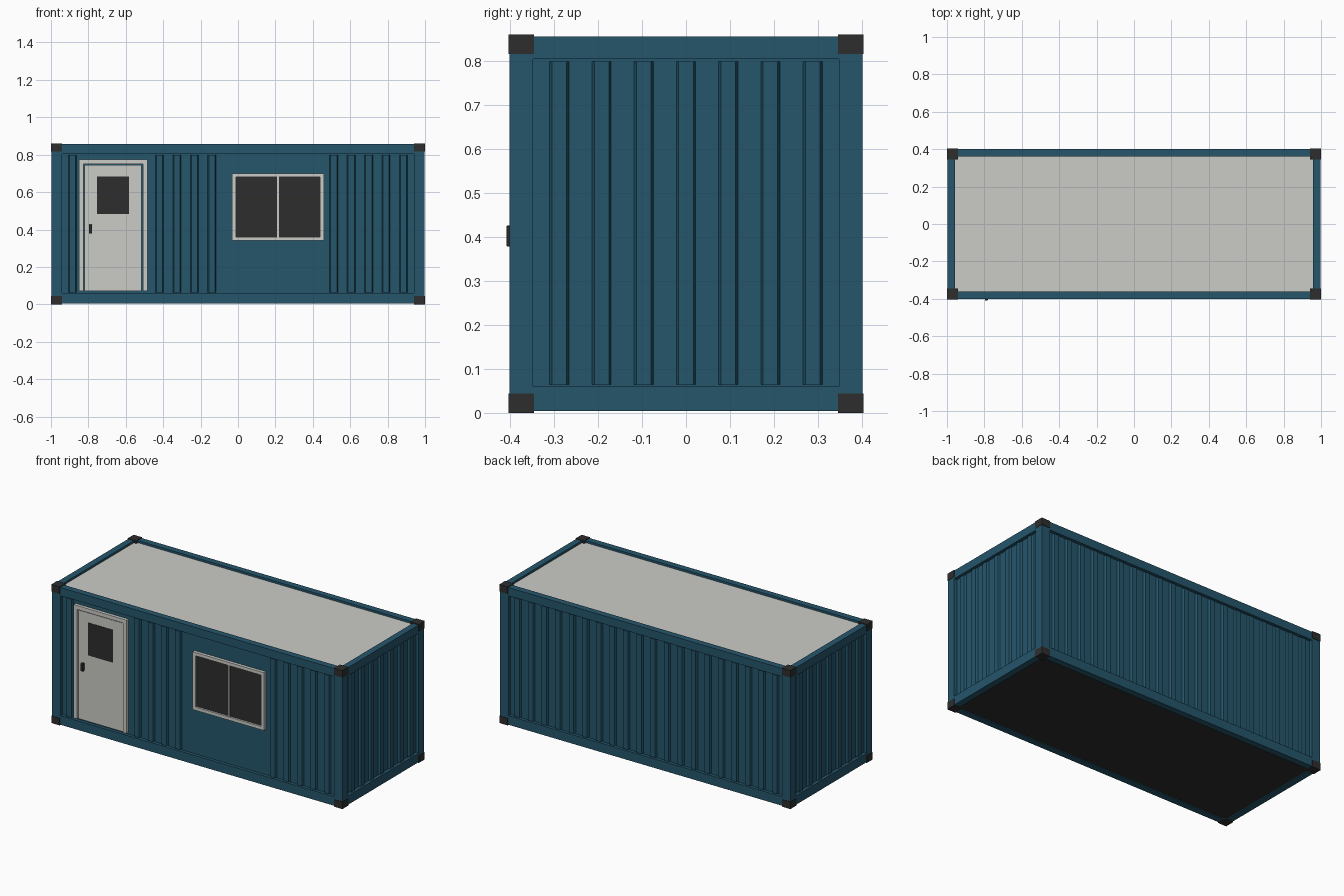
import bpy
import bmesh
from mathutils import Matrix, Vector

cube = bpy.data.objects.get("Cube")
if cube:
    bpy.data.objects.remove(cube, do_unlink=True)


def material(name, r, g, b):
    m = bpy.data.materials.new(name)
    m.use_nodes = True
    m.diffuse_color = (r, g, b, 1)
    bsdf = next(n for n in m.node_tree.nodes if n.type == 'BSDF_PRINCIPLED')
    bsdf.inputs["Base Color"].default_value = (r, g, b, 1)
    return m


BLUE = material("container blue", 0.018, 0.093, 0.148)
WHITE = material("off white", 0.6, 0.6, 0.57)
DARK = material("charcoal", 0.027, 0.027, 0.027)

# Overall half sizes of the frame and its heights
X, Y, BOTTOM, TOP = 0.998, 0.401, 0.004, 0.856
SILL, HEAD = 0.06, 0.805
POST_X, POST_Y, RAIL = 0.058, 0.053, 0.04
RECESS = 0.02


def boxes(name, mat, spans, bevel=0.0):
    """One object made of boxes, each given as its low and high corner."""
    bm = bmesh.new()
    for low, high in spans:
        low, high = Vector(low), Vector(high)
        place = Matrix.Translation((low + high) / 2) @ Matrix.Diagonal((high - low).to_4d())
        bmesh.ops.create_cube(bm, size=1, matrix=place)
    mesh = bpy.data.meshes.new(name)
    bm.to_mesh(mesh)
    bm.free()
    mesh.materials.append(mat)
    obj = bpy.data.objects.new(name, mesh)
    bpy.context.collection.objects.link(obj)
    if bevel:
        mod = obj.modifiers.new("Bevel", 'BEVEL')
        mod.width = bevel
        mod.segments = 2
    return obj


def mirrored(low, high, flip_x, flip_y):
    """Span reflected about the centre planes."""
    xs = sorted((low[0] * flip_x, high[0] * flip_x))
    ys = sorted((low[1] * flip_y, high[1] * flip_y))
    return (xs[0], ys[0], low[2]), (xs[1], ys[1], high[2])


def surround(x0, x1, z0, z1, width, front, back, sill=True):
    """Spans of a rectangular frame on the front wall."""
    foot = z0 + width if sill else z0
    spans = [((x0, front, z0), (x0 + width, back, z1)),
             ((x1 - width, front, z0), (x1, back, z1)),
             ((x0 + width, front, z1 - width), (x1 - width, back, z1))]
    if sill:
        spans.append(((x0 + width, front, z0), (x1 - width, back, foot)))
    return spans


# Corner posts, rails and corner castings
SIDES = [(sx, sy) for sx in (-1, 1) for sy in (-1, 1)]
boxes("corner_posts", BLUE, [mirrored((X - POST_X, Y - POST_Y, BOTTOM), (X, Y, TOP), *s) for s in SIDES])
for name, z0, z1 in (("bottom", BOTTOM, SILL), ("top", HEAD, TOP)):
    inner_x, inner_y = X - POST_X, Y - POST_Y
    boxes(name + "_rails", BLUE,
          [mirrored((-inner_x, Y - RAIL, z0), (inner_x, Y, z1), 1, s) for s in (-1, 1)]
          + [mirrored((X - RAIL, -inner_y, z0), (X, inner_y, z1), s, 1) for s in (-1, 1)])
for name, z0, z1 in (("bottom", 0, 0.044), ("top", 0.816, 0.86)):
    boxes(name + "_corner_castings", DARK,
          [mirrored((0.942, 0.346, z0), (1.0, 0.404, z1), *s) for s in SIDES])

# Wall panels, roof and floor
WX, WY = X - RECESS, Y - RECESS
boxes("wall_panels", BLUE, [((-WX, -WY, 0.03), (WX, WY, 0.825))])
boxes("roof", WHITE, [((-0.959, -0.362, 0.82), (0.959, 0.362, 0.843))])
boxes("floor", DARK, [((-0.959, -0.362, 0.01), (0.959, 0.362, 0.035))])

# Vertical ribs; the front leaves out those meeting the door or the window
RIB, DEPTH, LOW, HIGH = 0.0275, 0.013, 0.064, 0.799
long_centres = [-0.885 + 1.77 * i / 19 for i in range(20)]
end_centres = [-0.288 + 0.096 * i for i in range(7)]
openings = [(-0.85, -0.485), (-0.032, 0.46)]


def clear_of_openings(x):
    return all(x + RIB < a + 0.01 or x - RIB > b for a, b in openings)


def long_rib(x, side):
    return mirrored((x - RIB, WY - DEPTH, LOW), (x + RIB, WY + DEPTH, HIGH), 1, side)


def end_rib(y, side):
    return mirrored((WX - DEPTH, y - RIB, LOW), (WX + DEPTH, y + RIB, HIGH), side, 1)


rib_sets = {
    "front_ribs": [long_rib(x, -1) for x in long_centres if clear_of_openings(x)],
    "back_ribs": [long_rib(x, 1) for x in long_centres],
    "left_ribs": [end_rib(y, 1) for y in end_centres],
    "right_ribs": [end_rib(y, -1) for y in end_centres],
}
for name, spans in rib_sets.items():
    ribs = boxes(name, BLUE, spans)
    # Slope the sides of each rib by narrowing its outer face
    along = 0 if name in ("front_ribs", "back_ribs") else 1
    across = 1 - along
    wall = WY if along == 0 else WX
    for i, v in enumerate(ribs.data.vertices):
        low, high = spans[i // 8]
        centre = (low[along] + high[along]) / 2
        if abs(v.co[across]) > wall:
            v.co[along] = centre + (v.co[along] - centre) * 0.6

# Door
boxes("door_frame", WHITE, surround(-0.85, -0.485, 0.07, 0.774, 0.024, -0.4, -0.37, False))
boxes("door_leaf", WHITE, [((-0.82, -0.392, 0.07), (-0.515, -0.37, 0.744))])
boxes("door_glass", DARK, [((-0.754, -0.395, 0.482), (-0.583, -0.388, 0.684))])
boxes("door_handle", DARK, [((-0.797, -0.408, 0.378), (-0.781, -0.39, 0.426))], 0.002)

# Sliding window
boxes("window_frame", WHITE, surround(-0.032, 0.459, 0.341, 0.7, 0.02, -0.4, -0.37))
boxes("window_glass", DARK, [((-0.015, -0.388, 0.355), (0.442, -0.375, 0.685))])
boxes("window_mullion", WHITE, [((0.209, -0.395, 0.361), (0.218, -0.38, 0.68))])
